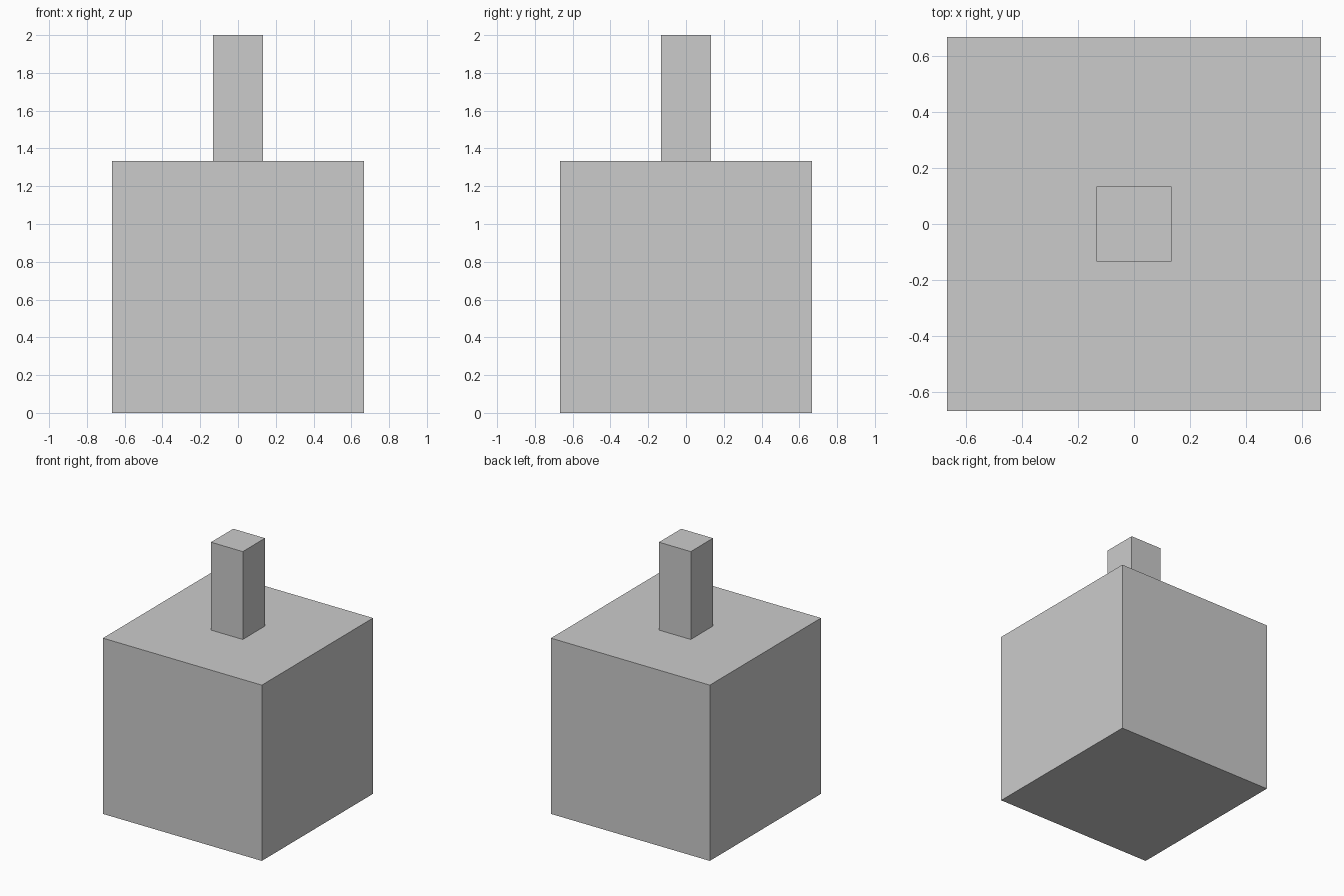
import bpy

if "Cube" in bpy.data.objects:
    bpy.data.objects.remove(bpy.data.objects["Cube"])


def box(name, width, z_low, z_high):
    """Square upright box centred on the z axis."""
    height = z_high - z_low
    bpy.ops.mesh.primitive_cube_add(size=1, location=(0, 0, z_low + height / 2))
    obj = bpy.context.object
    obj.name = name
    obj.scale = (width, width, height)
    bpy.ops.object.transform_apply(location=False, rotation=False, scale=True)
    return obj


BODY = 4 / 3

# Large cube body
box("body", BODY, 0, BODY)

# Slim square post standing on top
box("post", BODY / 5, BODY, 2)
